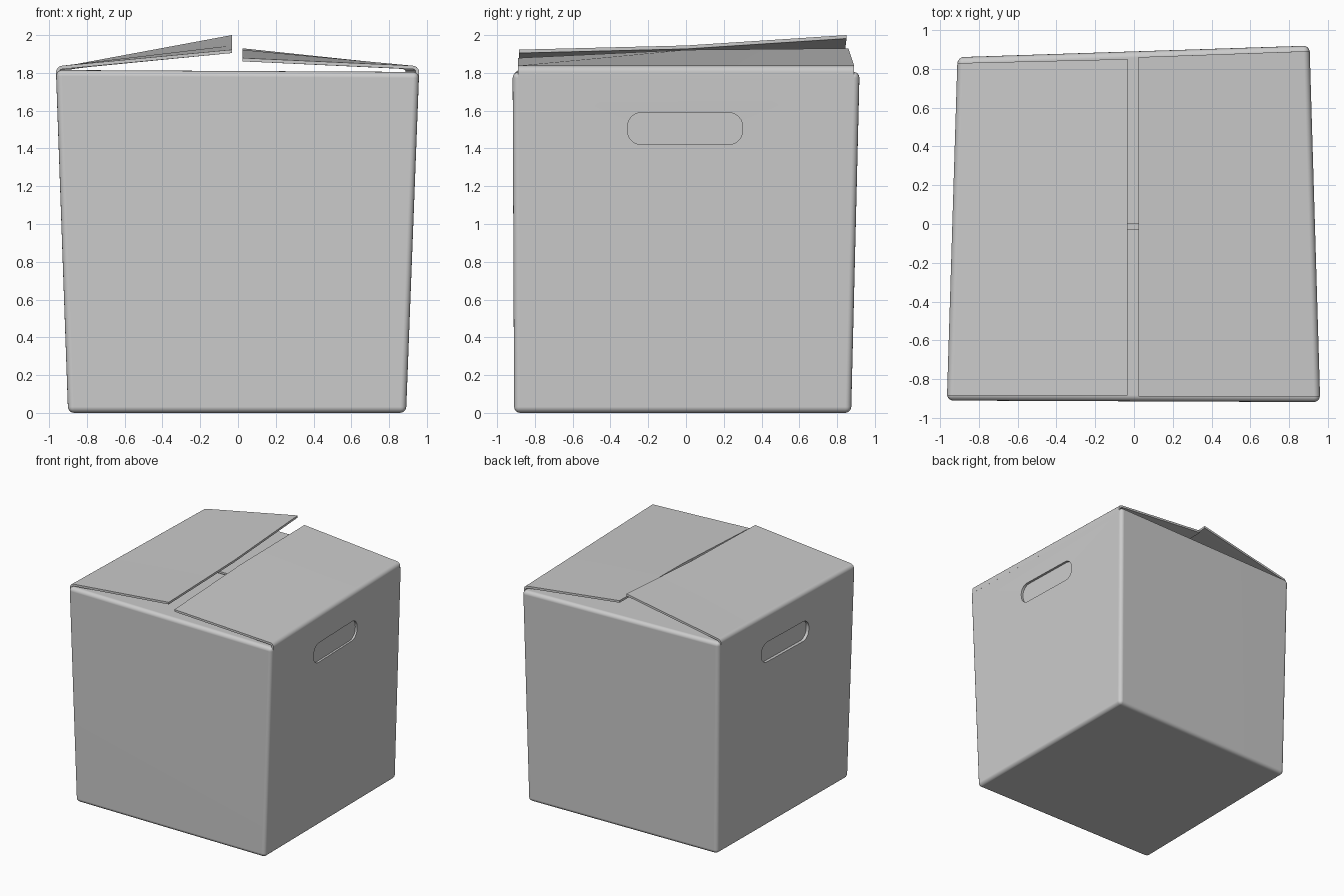
import bpy
import bmesh
from math import sin, cos, pi, radians
from mathutils import Vector

cube = bpy.data.objects.get("Cube")
if cube:
    bpy.data.objects.remove(cube, do_unlink=True)

card = bpy.data.materials.new("grey_card")
card.use_nodes = True
GREY = (0.6, 0.6, 0.6, 1)
card.diffuse_color = GREY
card.node_tree.nodes["Principled BSDF"].inputs["Base Color"].default_value = GREY

# Corners in order: front -x, front +x, back +x, back -x
BOTTOM = [Vector(c) for c in ((-0.90, -0.905, 0), (0.89, -0.91, 0), (0.88, 0.875, 0), (-0.88, 0.84, 0))]
TOP = [Vector(c) for c in ((-0.965, -0.91, 1.815), (0.96, -0.918, 1.805), (0.905, 0.92, 1.805), (-0.91, 0.86, 1.815))]


def finish(name, bm):
    bmesh.ops.recalc_face_normals(bm, faces=bm.faces)
    mesh = bpy.data.meshes.new(name)
    bm.to_mesh(mesh)
    bm.free()
    mesh.materials.append(card)
    obj = bpy.data.objects.new(name, mesh)
    bpy.context.collection.objects.link(obj)
    return obj


def prism(bm, low, high):
    """Closed solid between two matching rings of points."""
    a = [bm.verts.new(p) for p in low]
    b = [bm.verts.new(p) for p in high]
    bm.faces.new(a[::-1])
    bm.faces.new(b)
    for i in range(len(a)):
        j = (i + 1) % len(a)
        bm.faces.new((a[i], a[j], b[j], b[i]))


def smooth(obj):
    bpy.ops.object.select_all(action='DESELECT')
    obj.select_set(True)
    bpy.context.view_layer.objects.active = obj
    bpy.ops.object.shade_smooth_by_angle(angle=radians(32))
    mod = obj.modifiers.new("even_shading", 'WEIGHTED_NORMAL')
    mod.keep_sharp = True


def cut(obj, cutter):
    bpy.context.view_layer.objects.active = obj
    mod = obj.modifiers.new("cut", 'BOOLEAN')
    mod.operation = 'DIFFERENCE'
    mod.solver = 'EXACT'
    mod.object = cutter
    bpy.ops.object.modifier_apply(modifier=mod.name)
    bpy.data.objects.remove(cutter, do_unlink=True)


# Box body with rounded edges
bm = bmesh.new()
prism(bm, BOTTOM, TOP)
bmesh.ops.bevel(bm, geom=bm.edges[:], offset=0.032, segments=4, profile=0.5, affect='EDGES')
body = finish("box_body", bm)

# Hollow inside
WALL = 0.045
bm = bmesh.new()
inset = lambda p, dz: Vector((p.x * 0.95, p.y * 0.95, p.z + dz))
prism(bm, [inset(p, WALL) for p in BOTTOM], [inset(p, -WALL) for p in TOP])
cut(body, finish("cavity_cutter", bm))

# Slit where the front and back inner flaps meet
bm = bmesh.new()
ring = ((-0.85, -0.027), (0.85, -0.027), (0.85, 0), (-0.85, 0))
prism(bm, [(x, y, 1.6) for x, y in ring], [(x, y, 1.9) for x, y in ring])
cut(body, finish("slit_cutter", bm))


# Hand grips: rounded recesses following each sloping side wall
def wall_x(side, y, z):
    f, b = (1, 2) if side > 0 else (0, 3)
    t = (y - TOP[f].y) / (TOP[b].y - TOP[f].y)
    low = BOTTOM[f].lerp(BOTTOM[b], t)
    high = TOP[f].lerp(TOP[b], t)
    return low.lerp(high, z / high.z).x


for side in (-1, 1):
    outline = []
    r = 0.075
    for cy, cz, start in ((0.30 - r, 1.59 - r, 0), (-0.31 + r, 1.59 - r, 1),
                          (-0.31 + r, 1.42 + r, 2), (0.30 - r, 1.42 + r, 3)):
        for i in range(7):
            a = (start + i / 6) * pi / 2
            outline.append((cy + r * cos(a), cz + r * sin(a)))
    bm = bmesh.new()
    prism(bm, [(wall_x(side, y, z) - side * 0.022, y, z) for y, z in outline],
          [(wall_x(side, y, z) + side * 0.05, y, z) for y, z in outline])
    cut(body, finish("grip_cutter", bm))
smooth(body)


# Outer lid flaps: a bent card section lofted from front to back
def flap(name, side, free_x, stations):
    thick, radius = 0.018, 0.035
    bm = bmesh.new()
    rings = []
    for hinge_y, free_y, free_z in stations:
        x0 = wall_x(side, hinge_y, 1.8)
        cx, cz = abs(x0) - radius, 1.803
        outer = [(abs(x0) - 0.001, 1.775)]
        inner = [(abs(x0) - thick, 1.775)]
        for i in range(6):
            a = radians(84) * i / 5
            outer.append((cx + radius * cos(a), cz + radius * sin(a)))
            inner.append((cx + (radius - thick) * cos(a), cz + (radius - thick) * sin(a)))
        outer.append((free_x * side, free_z))
        inner.append((free_x * side, free_z - thick))
        pts = [(side * x, hinge_y, z) for x, z in outer + inner[::-1]]
        n = len(outer)
        for k in (n - 1, n):
            pts[k] = (pts[k][0], free_y, pts[k][2])
        rings.append([bm.verts.new(p) for p in pts])
    for r1, r2 in zip(rings, rings[1:]):
        for i in range(len(r1)):
            j = (i + 1) % len(r1)
            bm.faces.new((r1[i], r1[j], r2[j], r2[i]))
    # End caps as strips between the outer and inner lines
    for r in (rings[0], rings[-1]):
        for i in range(len(r) // 2 - 1):
            bm.faces.new((r[i], r[i + 1], r[-2 - i], r[-1 - i]))
    smooth(finish(name, bm))


flap("right_lid_flap", -1, -0.033, ((-0.885, -0.885, 1.923), (0, 0, 1.945), (0.83, 0.85, 2.0)))
flap("left_lid_flap", 1, 0.024, ((-0.89, -0.89, 1.879), (0, 0, 1.922), (0.89, 0.86, 1.93)))
